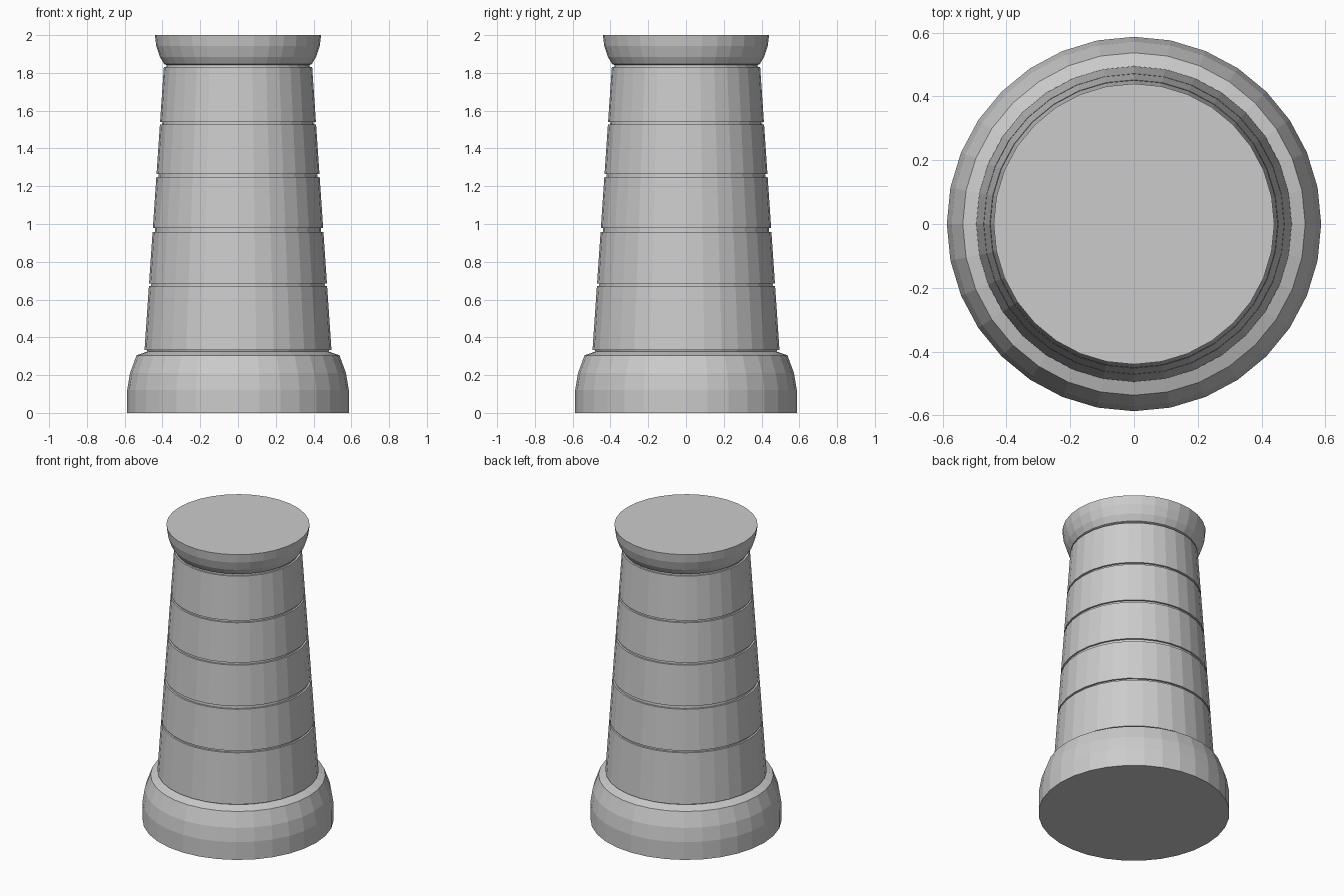
import bpy, bmesh
from math import cos, sin, tau

if "Cube" in bpy.data.objects:
    bpy.data.objects.remove(bpy.data.objects["Cube"])

SIDES = 32


def lathe(name, profile, cap_bottom=False, cap_top=False):
    """Spin a (radius, height) profile around z into a flat-shaded part."""
    bm = bmesh.new()
    rings = [[bm.verts.new((r * cos(tau * i / SIDES), r * sin(tau * i / SIDES), z))
              for i in range(SIDES)] for r, z in profile]
    for low, high in zip(rings, rings[1:]):
        for i in range(SIDES):
            j = (i + 1) % SIDES
            bm.faces.new((low[i], low[j], high[j], high[i]))
    if cap_bottom:
        bm.faces.new(rings[0][::-1])
    if cap_top:
        bm.faces.new(rings[-1])
    mesh = bpy.data.meshes.new(name)
    bm.to_mesh(mesh)
    bm.free()
    obj = bpy.data.objects.new(name, mesh)
    bpy.context.collection.objects.link(obj)
    return obj


# Rounded plinth
lathe("base", [(0.587, 0), (0.587, 0.12), (0.572, 0.21), (0.537, 0.305),
               (0.48, 0.325)], cap_bottom=True)

# Tapered shaft: five stone drums separated by narrow grooves
drums = [(0.333, 0.672), (0.685, 0.958), (0.978, 1.248), (1.264, 1.526), (1.54, 1.832)]
GROOVE = 0.012


def shaft_radius(z):
    return 0.495 - (z - 0.333) * 0.0683


shaft = [(0.48, 0.325)]
for z0, z1 in drums:
    r0, r1 = shaft_radius(z0), shaft_radius(z1)
    shaft += [(r0 - GROOVE, z0), (r0, z0), (r1, z1), (r1 - GROOVE, z1)]
shaft.append((0.378, 1.842))
lathe("shaft", shaft)

# Flared capital
lathe("capital", [(0.378, 1.842), (0.39, 1.846), (0.414, 1.885), (0.433, 1.943),
                  (0.44, 2.0)], cap_top=True)
